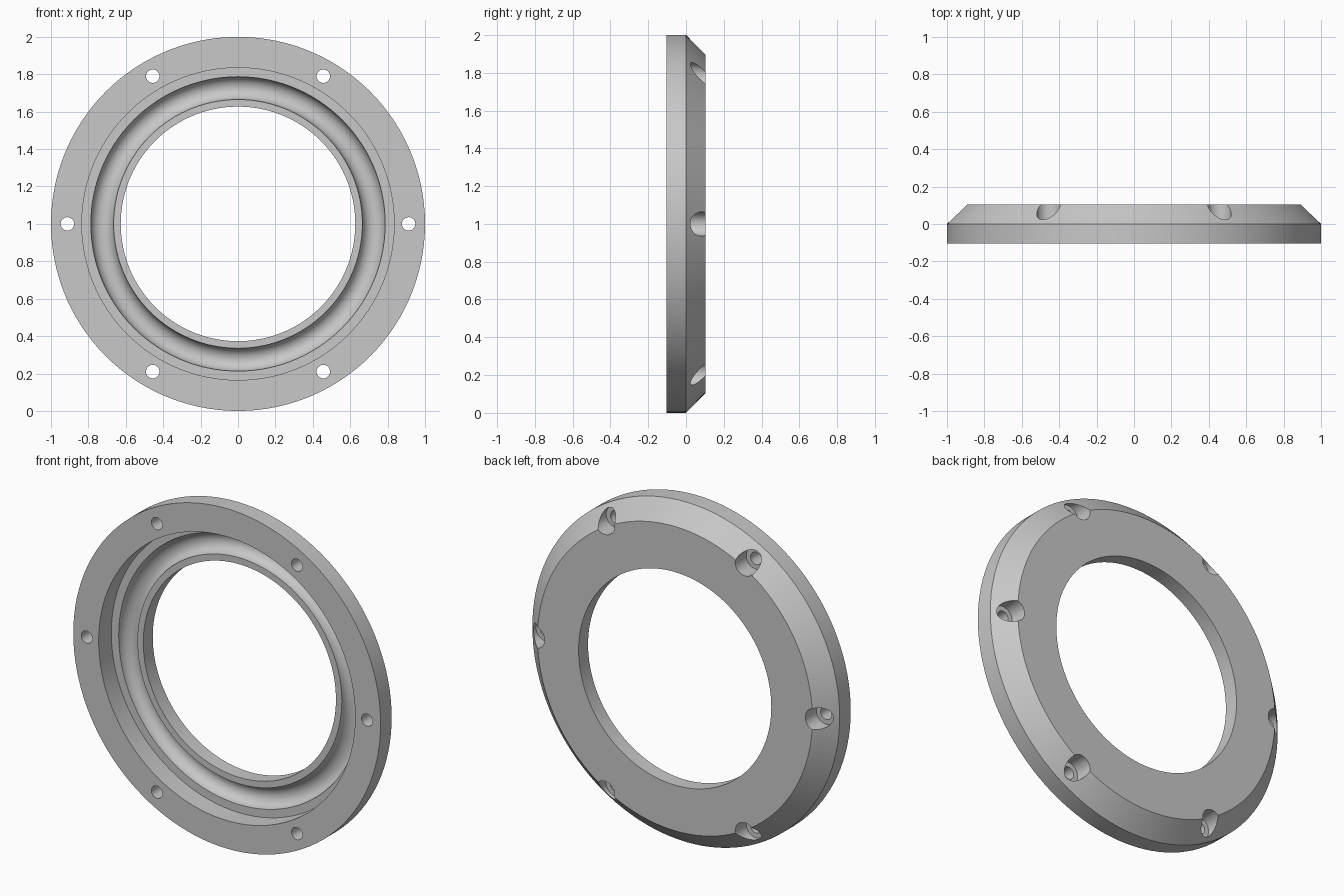
import bpy, bmesh, math
from mathutils import Matrix

if "Cube" in bpy.data.objects:
    bpy.data.objects.remove(bpy.data.objects["Cube"])

grey = bpy.data.materials.new("light_grey")
grey.diffuse_color = (0.58, 0.58, 0.58, 1)
grey.use_nodes = True
grey.node_tree.nodes["Principled BSDF"].inputs["Base Color"].default_value = grey.diffuse_color


def lathe(name, profile, steps, centre):
    """Revolve a closed (radius, y) profile around the y axis."""
    bm = bmesh.new()
    rings = []
    for i in range(steps):
        a = 2 * math.pi * i / steps
        rings.append([bm.verts.new((r * math.cos(a), y, r * math.sin(a)))
                      for r, y in profile])
    n = len(profile)
    for i in range(steps):
        p, q = rings[i], rings[(i + 1) % steps]
        for j in range(n):
            k = (j + 1) % n
            if profile[j][0] == 0 and profile[k][0] == 0:
                continue
            bm.faces.new((p[j], p[k], q[k], q[j]))
    bmesh.ops.remove_doubles(bm, verts=bm.verts, dist=1e-5)
    bmesh.ops.recalc_face_normals(bm, faces=bm.faces)
    bmesh.ops.transform(bm, matrix=Matrix.Translation(centre), verts=bm.verts)
    mesh = bpy.data.meshes.new(name)
    bm.to_mesh(mesh)
    bm.free()
    mesh.materials.append(grey)
    obj = bpy.data.objects.new(name, mesh)
    bpy.context.collection.objects.link(obj)
    return obj


# Ring section: chamfered back, stepped front recess, half-round groove
front, back, ledge = -0.103, 0.103, 0.015
groove_mid, groove_r = 0.726, 0.061
section = [(0.627, back), (0.895, back), (1.0, 0.0), (1.0, front),
           (0.835, front), (0.835, ledge)]
section += [(groove_mid + groove_r * math.cos(math.pi * t / 16),
             ledge + groove_r * math.sin(math.pi * t / 16)) for t in range(17)]
section += [(0.627, ledge)]
ring = lathe("flange_ring", section, 120, (0, 0, 1))

# Six through holes, counterbored from the back
bolt = [(0, -0.2), (0.036, -0.2), (0.036, 0.0), (0.064, 0.0), (0.064, 0.2), (0, 0.2)]
bpy.context.view_layer.objects.active = ring
for i in range(6):
    a = math.pi * i / 3
    cutter = lathe("hole_cutter", bolt, 32,
                   (0.912 * math.cos(a), 0, 1 + 0.912 * math.sin(a)))
    cutter.hide_render = True
    mod = ring.modifiers.new("hole", "BOOLEAN")
    mod.operation = "DIFFERENCE"
    mod.solver = "EXACT"
    mod.object = cutter
    bpy.ops.object.modifier_apply(modifier=mod.name)
    bpy.data.objects.remove(cutter)

# Smooth curved walls, keep machined edges crisp
bpy.ops.object.select_all(action="DESELECT")
ring.select_set(True)
bpy.ops.object.shade_smooth_by_angle(angle=math.radians(30))
